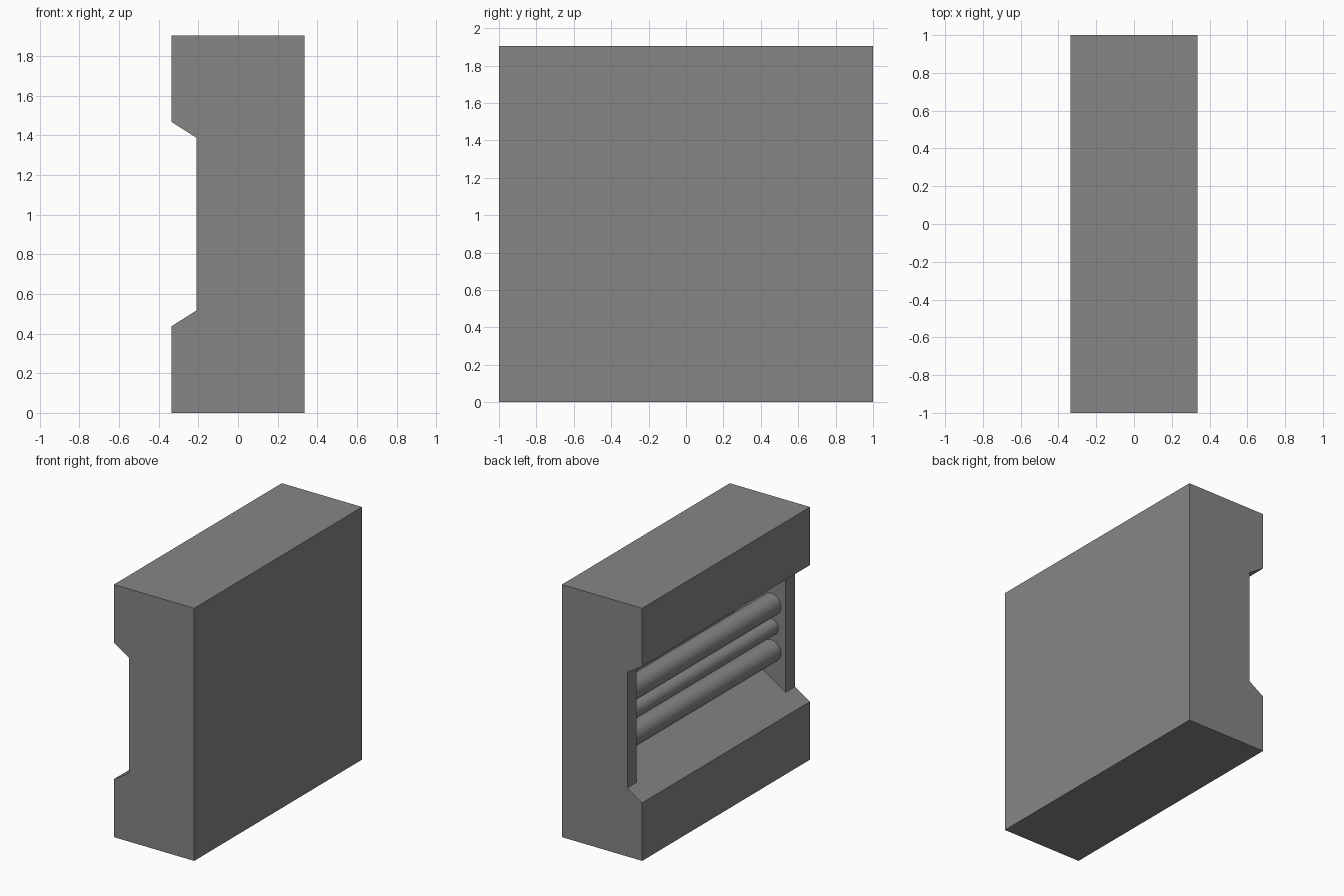
import bpy, bmesh, math
from mathutils import Vector

cube = bpy.data.objects.get("Cube")
if cube:
    bpy.data.objects.remove(cube, do_unlink=True)

HALF_W, HEIGHT = 0.335, 1.905
MID = HEIGHT / 2
PLATE_X, WALL_Y, BACK_X = -0.21, 0.887, 0.22
LIP, THROAT = 0.515, 0.436          # half heights of the opening, outside and at the plates

grey = bpy.data.materials.new("grey")
grey.use_nodes = True
colour = (0.238, 0.238, 0.238, 1)
grey.diffuse_color = colour
grey.node_tree.nodes["Principled BSDF"].inputs["Base Color"].default_value = colour

# Housing: notched profile drawn along the length
profile = [(HALF_W, 0), (HALF_W, HEIGHT), (-HALF_W, HEIGHT),
           (-HALF_W, MID + LIP), (PLATE_X, MID + THROAT),
           (PLATE_X, MID - THROAT), (-HALF_W, MID - LIP), (-HALF_W, 0)]
bm = bmesh.new()
end = bm.faces.new([bm.verts.new((x, -1, z)) for x, z in profile])
grown = bmesh.ops.extrude_face_region(bm, geom=[end])["geom"]
bmesh.ops.translate(bm, vec=(0, 2, 0),
                    verts=[v for v in grown if isinstance(v, bmesh.types.BMVert)])
bmesh.ops.recalc_face_normals(bm, faces=bm.faces)

# Recess: split off the end plates, then push the middle panel inwards
for y in (-WALL_Y, WALL_Y):
    bmesh.ops.bisect_plane(bm, geom=bm.verts[:] + bm.edges[:] + bm.faces[:],
                           plane_co=(0, y, 0), plane_no=(0, 1, 0))
panel = [f for f in bm.faces
         if (f.calc_center_median() - Vector((PLATE_X, 0, MID))).length < 0.01]
inner = bmesh.ops.extrude_discrete_faces(bm, faces=panel)["faces"]
slope = (LIP - THROAT) / (PLATE_X + HALF_W)
back = THROAT - slope * (BACK_X - PLATE_X)
for v in inner[0].verts:
    v.co.x = BACK_X
    v.co.z = MID + math.copysign(back, v.co.z - MID)
bmesh.ops.recalc_face_normals(bm, faces=bm.faces)
mesh = bpy.data.meshes.new("housing")
bm.to_mesh(mesh)
bm.free()
mesh.materials.append(grey)
housing = bpy.data.objects.new("housing", mesh)
bpy.context.collection.objects.link(housing)

# Round bars spanning the recess
for name, z, radius in (("lower_bar", 0.80, 0.082),
                        ("middle_bar", 0.98, 0.06),
                        ("upper_bar", 1.15, 0.082)):
    bpy.ops.mesh.primitive_cylinder_add(vertices=32, radius=radius, depth=2 * WALL_Y + 0.02,
                                        location=(-0.09, 0, z),
                                        rotation=(math.pi / 2, 0, 0))
    bar = bpy.context.object
    bar.name = name
    bar.data.materials.append(grey)
    bpy.ops.object.shade_smooth_by_angle()
